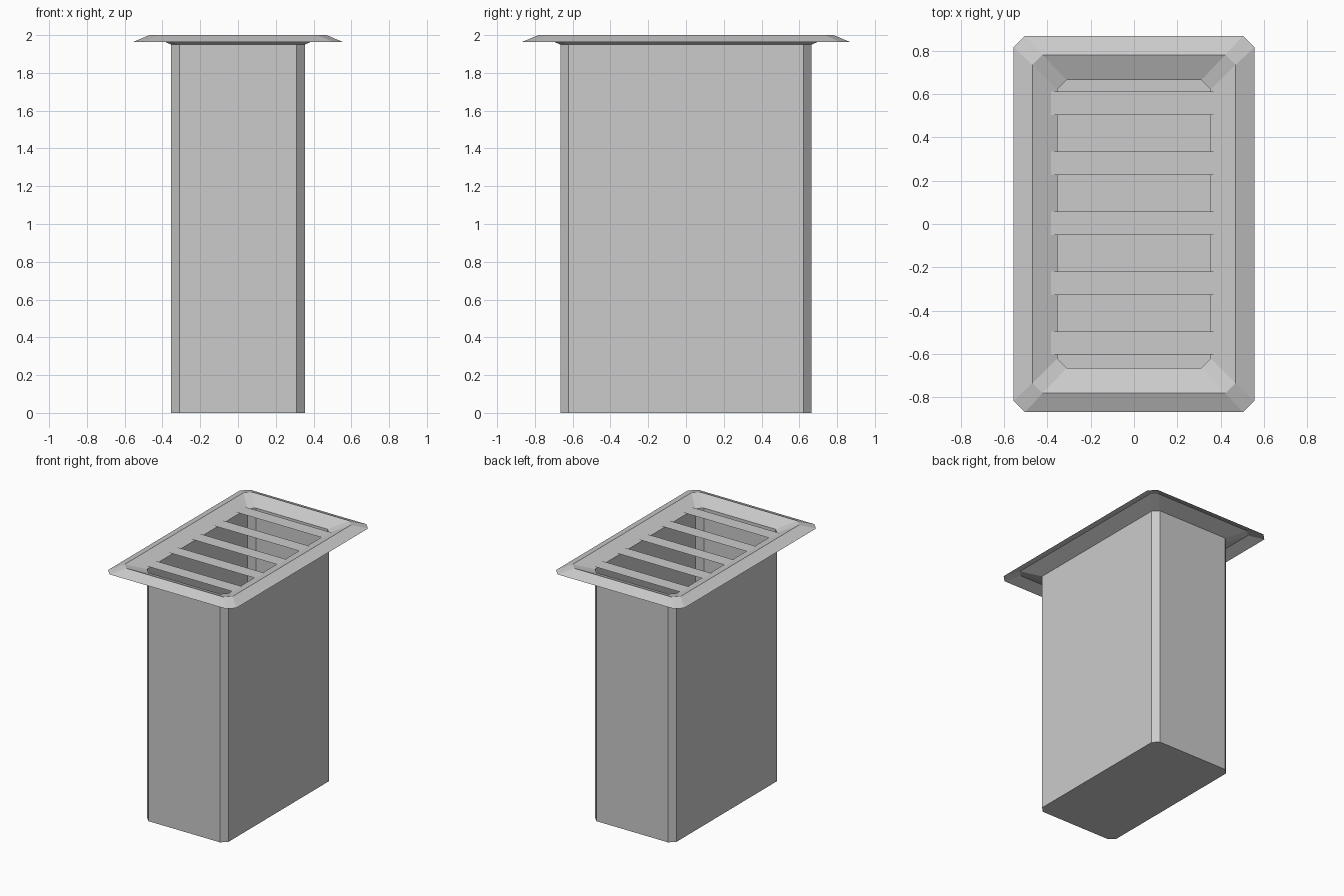
import bpy

cube = bpy.data.objects.get("Cube")
if cube:
    bpy.data.objects.remove(cube, do_unlink=True)

grey = bpy.data.materials.new("plain_grey")
grey.use_nodes = True
colour = (0.6, 0.6, 0.6, 1)
grey.diffuse_color = colour
grey.node_tree.nodes["Principled BSDF"].inputs["Base Color"].default_value = colour


def make(name, verts, faces):
    mesh = bpy.data.meshes.new(name)
    mesh.from_pydata(verts, [], faces)
    mesh.materials.append(grey)
    obj = bpy.data.objects.new(name, mesh)
    bpy.context.collection.objects.link(obj)
    return obj


def ring(hx, hy, cut, z):
    """Rectangle with chamfered corners, counter-clockwise."""
    a, b = hx - cut, hy - cut
    return [(hx, -b, z), (hx, b, z), (a, hy, z), (-a, hy, z),
            (-hx, b, z), (-hx, -b, z), (-a, -hy, z), (a, -hy, z)]


def loft(name, rings, floor=False):
    """Skin a stack of chamfered rings into a single sheet."""
    n = 8
    faces = [(r * n + i, r * n + (i + 1) % n, (r + 1) * n + (i + 1) % n, (r + 1) * n + i)
             for r in range(len(rings) - 1) for i in range(n)]
    if floor:
        faces.append(tuple(reversed(range(n))))
    return make(name, [v for r in rings for v in r], faces)


# Open-topped shaft with a closed floor
mouth = ring(0.354, 0.665, 0.043, 1.95)
loft("shaft", [ring(0.354, 0.665, 0.043, 0), mouth], floor=True)

# Raised rim: slopes up to a ridge, then down into the shaft
loft("rim", [ring(0.557, 0.87, 0.053, 1.963),
             ring(0.469, 0.782, 0.047, 2.0), mouth])

# Flat grate slats spanning the opening
for k in range(-2, 3):
    y, hx, hy, z = k * 0.277 + 0.004, 0.385, 0.054, 1.963
    make(f"slat_{k + 3}", [(-hx, y - hy, z), (hx, y - hy, z),
                           (hx, y + hy, z), (-hx, y + hy, z)], [(0, 1, 2, 3)])
